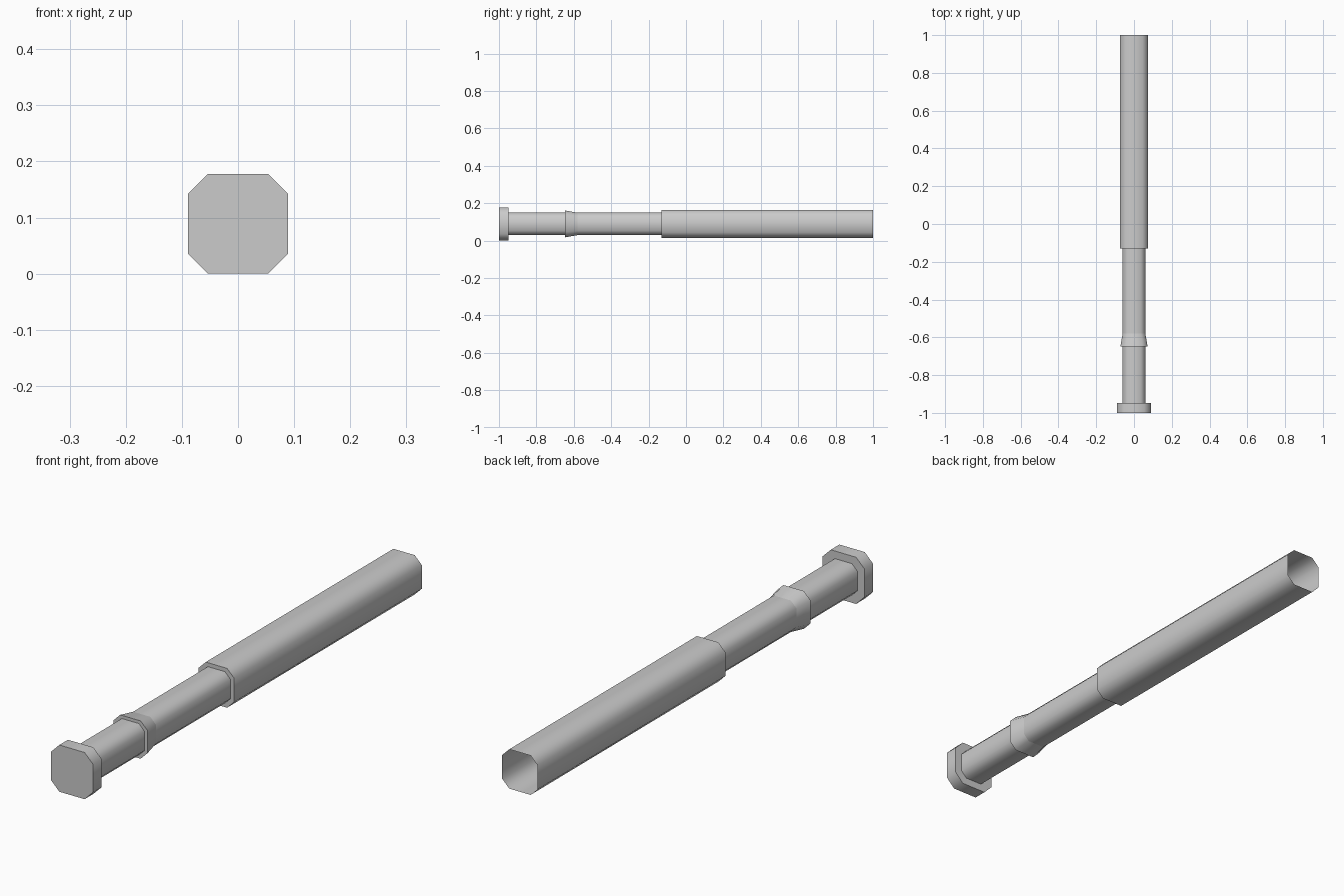
import bpy, bmesh, math

if "Cube" in bpy.data.objects:
    bpy.data.objects.remove(bpy.data.objects["Cube"])

AXIS_Z = 0.089      # height of the long axis
FLAT = 0.6          # half flat length / half width of the chamfered square


def octagon(bm, y, r):
    f = r * FLAT
    pts = [(r, -f), (r, f), (f, r), (-f, r), (-r, f), (-r, -f), (-f, -r), (f, -r)]
    return [bm.verts.new((x, y, AXIS_Z + z)) for x, z in pts]


def loft(name, stations, closed_front=False):
    """Skin chamfered-square rings given as (y, half width)."""
    bm = bmesh.new()
    rings = [octagon(bm, y, r) for y, r in stations]
    for a, b in zip(rings, rings[1:]):
        for i in range(8):
            j = (i + 1) % 8
            bm.faces.new((a[i], b[i], b[j], a[j]))
    if closed_front:
        bm.faces.new(rings[0])
    mesh = bpy.data.meshes.new(name)
    bm.to_mesh(mesh)
    bm.free()
    obj = bpy.data.objects.new(name, mesh)
    bpy.context.collection.objects.link(obj)
    bpy.ops.object.select_all(action='DESELECT')
    obj.select_set(True)
    bpy.context.view_layer.objects.active = obj
    bpy.ops.object.shade_smooth_by_angle(angle=math.radians(60))
    return obj


# Solid front plate with a rim reaching in to the handle
loft("end_cap", [(-1.0, 0.089), (-0.948, 0.089), (-0.948, 0.06)], closed_front=True)
# Thin handle
loft("handle", [(-0.948, 0.06), (-0.13, 0.06)])
# Flared collar on the handle
loft("collar", [(-0.648, 0.06), (-0.648, 0.072), (-0.58, 0.06)])
# Wide barrel, open at the back
loft("barrel", [(-0.13, 0.06), (-0.13, 0.075), (1.0, 0.075)])
